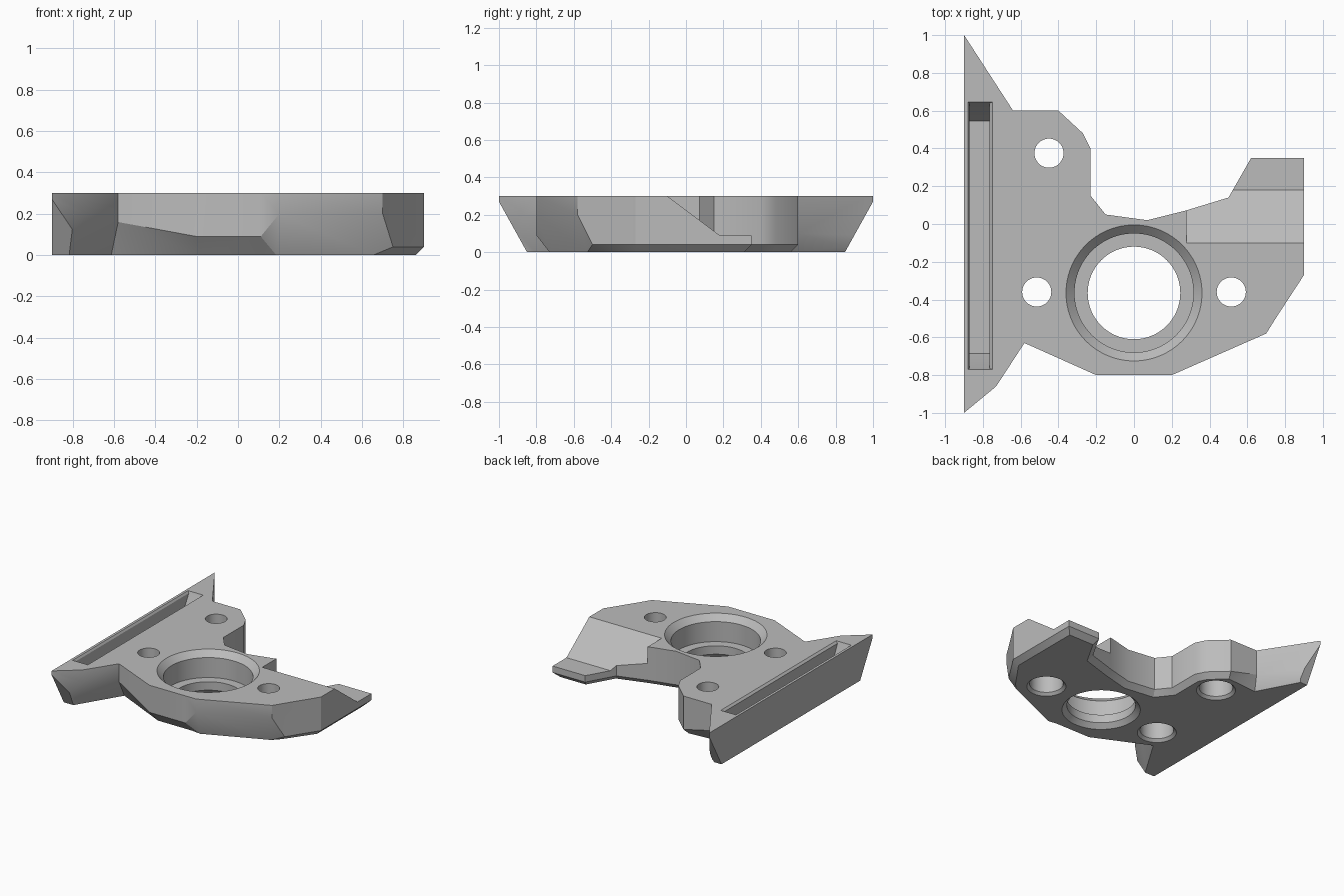
import bpy
import bmesh
from math import cos, sin, pi, radians
from mathutils import Vector

TOP = 0.3
ABOVE = 0.35

cube = bpy.data.objects.get("Cube")
if cube:
    bpy.data.objects.remove(cube, do_unlink=True)

grey = bpy.data.materials.new("plain_grey")
grey.use_nodes = True
grey.diffuse_color = (0.5, 0.5, 0.5, 1)
grey.node_tree.nodes["Principled BSDF"].inputs["Base Color"].default_value = (0.5, 0.5, 0.5, 1)


def loft(loops):
    """Closed bmesh skinned through stacked loops of equal length."""
    bm = bmesh.new()
    rings = [[bm.verts.new(p) for p in loop] for loop in loops]
    count = len(rings[0])
    for low, high in zip(rings, rings[1:]):
        for i in range(count):
            j = (i + 1) % count
            bm.faces.new((low[i], low[j], high[j], high[i]))
    bm.faces.new(list(reversed(rings[0])))
    bm.faces.new(rings[-1])
    bmesh.ops.recalc_face_normals(bm, faces=bm.faces)
    return bm


def make_object(name, bm):
    mesh = bpy.data.meshes.new(name)
    bm.to_mesh(mesh)
    bm.free()
    mesh.materials.append(grey)
    obj = bpy.data.objects.new(name, mesh)
    bpy.context.collection.objects.link(obj)
    return obj


def turned(name, x, y, profile, sides=64):
    """Round cutter from (radius, height) pairs."""
    angles = [2 * pi * i / sides for i in range(sides)]
    return make_object(name, loft([
        [(x + r * cos(a), y + r * sin(a), z) for a in angles] for r, z in profile]))


def rectangle(x0, x1, y0, y1, z):
    return [(x0, y0, z), (x1, y0, z), (x1, y1, z), (x0, y1, z)]


# Plate outline: x, y, height of the lower bevel, inset of the lower bevel
outline = [
    (-0.9, -1, 0.02, 0), (-0.73, -0.86, 0.2, 0.08), (-0.58, -0.63, 0.16, 0.09),
    (-0.2, -0.8, 0.09, 0.08), (0.11, -0.8, 0.09, 0.08), (0.2, -0.8, 0.2, 0.07),
    (0.7, -0.58, 0.2, 0.066), (0.75, -0.5, 0.04, 0.05), (0.9, -0.27, 0.04, 0.04),
    (0.9, 0.35, 0.04, 0.04), (0.62, 0.35, 0.04, 0.04), (0.5, 0.14, 0.04, 0.04),
    (0.27, 0.07, 0.04, 0.04), (0.07, 0.02, 0.04, 0.04), (-0.15, 0.05, 0.04, 0.04),
    (-0.23, 0.15, 0.04, 0.04), (-0.23, 0.4, 0.04, 0.04), (-0.27, 0.48, 0.04, 0.04),
    (-0.4, 0.6, 0.04, 0.04), (-0.64, 0.6, 0.1, 0.06), (-0.88, 0.97, 0.09, 0.02),
    (-0.9, 1, 0.02, 0),
]


def inset_point(i):
    """Move an outline corner inwards along its mitre."""
    before, here, after = (Vector(outline[k % len(outline)][:2]) for k in (i - 1, i, i + 1))
    a, b = (here - before).normalized(), (after - here).normalized()
    na, nb = Vector((-a.y, a.x)), Vector((-b.y, b.x))
    p = here + (na + nb) / (1 + na.dot(nb)) * outline[i][3]
    return (p.x, p.y, 0)


bm = loft([
    [inset_point(i) for i in range(len(outline))],
    [(x, y, h) for x, y, h, inset in outline],
    [(x, y, TOP) for x, y, h, inset in outline],
])
bmesh.ops.triangulate(bm, faces=[f for f in bm.faces if len(f.verts) == 4])

# Undercut both tips of the long bar
for side in (-1, 1):
    cut = bmesh.ops.bisect_plane(
        bm, geom=bm.verts[:] + bm.edges[:] + bm.faces[:],
        plane_co=(0, side * 0.85, 0), plane_no=(0, side * 0.27, -0.15), clear_outer=True)
    rim = [e for e in cut["geom_cut"] if isinstance(e, bmesh.types.BMEdge)]
    bmesh.ops.holes_fill(bm, edges=rim, sides=0)
bmesh.ops.recalc_face_normals(bm, faces=bm.faces)
plate = make_object("bracket_plate", bm)

# Stepped bearing bore
cutters = [turned("bearing_bore", 0, -0.365, [
    (0.28, -0.05), (0.28, 0), (0.245, 0.035), (0.245, 0.1), (0.315, 0.1),
    (0.315, 0.255), (0.36, TOP), (0.36, ABOVE)], 96)]

# Screw holes, counterbored from below
for x, y in ((-0.45, 0.375), (-0.515, -0.36), (0.515, -0.36)):
    cutters.append(turned("screw_hole", x, y, [
        (0.14, -0.05), (0.14, 0), (0.12, 0.02), (0.12, 0.17),
        (0.077, 0.17), (0.077, ABOVE)], 48))

# Long slot with sloping ends and a bevelled lip
cutters.append(make_object("bar_slot", loft([
    rectangle(-0.87, -0.765, -0.685, 0.545, 0.12),
    rectangle(-0.87, -0.765, -0.765, 0.64, 0.285),
    rectangle(-0.88, -0.75, -0.77, 0.645, TOP),
    rectangle(-0.88, -0.75, -0.77, 0.645, ABOVE)])))

# Ramp down to the thin side flange
ramp = [(-0.14, 0.33), (0.18, 0.09), (0.5, 0.09), (0.5, 0.4), (-0.14, 0.4)]
cutters.append(make_object("flange_ramp", loft([
    [(x, y, z) for y, z in ramp] for x in (0.278, 1)])))

# Carve the plate, then discard the cutters
bpy.context.view_layer.objects.active = plate
for cutter in cutters:
    cutter.hide_render = True
    mod = plate.modifiers.new(cutter.name, "BOOLEAN")
    mod.operation = "DIFFERENCE"
    mod.solver = "EXACT"
    mod.object = cutter
    bpy.ops.object.modifier_apply(modifier=mod.name)
    bpy.data.objects.remove(cutter, do_unlink=True)

bpy.ops.object.select_all(action="DESELECT")
plate.select_set(True)
bpy.ops.object.shade_smooth_by_angle(angle=radians(30))
